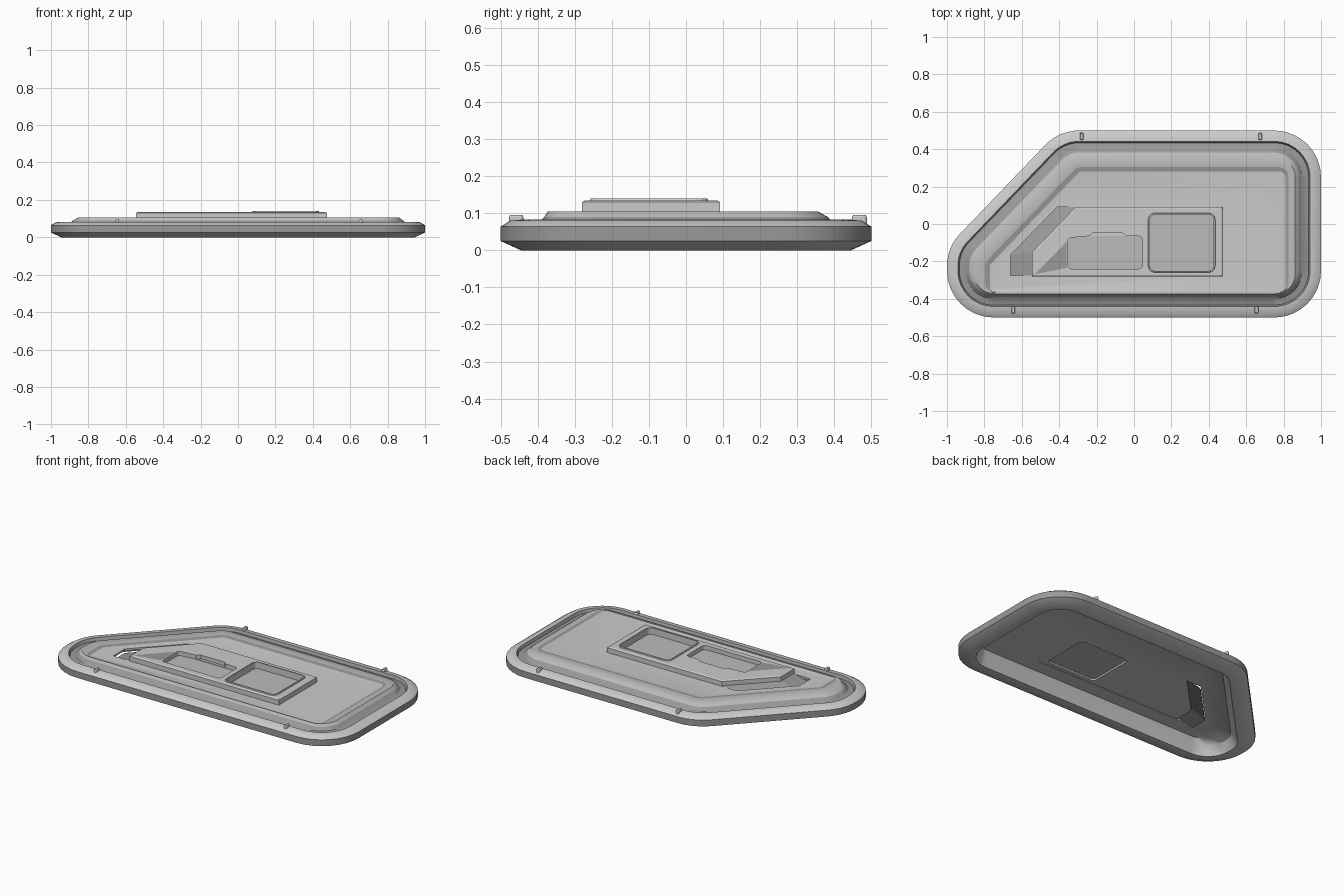
import bpy, bmesh, math
from mathutils import Vector

if "Cube" in bpy.data.objects:
    bpy.data.objects.remove(bpy.data.objects["Cube"])


def grey(name, v):
    m = bpy.data.materials.new(name)
    m.diffuse_color = (v, v, v, 1)
    m.use_nodes = True
    m.node_tree.nodes["Principled BSDF"].inputs["Base Color"].default_value = m.diffuse_color
    return m


DARK, MID, FLOOR = grey("dark_grey", .32), grey("mid_grey", .5), grey("floor_grey", .5)


def inset(pts, offs):
    """Move every edge of a counter-clockwise polygon inward by its own amount."""
    n, lines = len(pts), []
    for i in range(n):
        a, b = Vector(pts[i]), Vector(pts[(i + 1) % n])
        e = (b - a).normalized()
        lines.append((a + Vector((-e.y, e.x)) * offs[i], e))
    out = []
    for i in range(n):
        (p, u), (q, v) = lines[i - 1], lines[i]
        cross = u.x * v.y - u.y * v.x
        w = q - p
        out.append(p + u * ((w.x * v.y - w.y * v.x) / cross))
    return out


def rounded(pts, r, seg=8):
    """Replace each corner by a circular arc."""
    out, n = [], len(pts)
    for i in range(n):
        p = Vector(pts[i])
        a = (p - Vector(pts[i - 1])).normalized()
        b = (Vector(pts[(i + 1) % n]) - p).normalized()
        turn = a.angle_signed(b) * -1
        start = p - a * r * math.tan(turn / 2)
        centre = start + Vector((-a.y, a.x)) * r
        ang = math.atan2(start.y - centre.y, start.x - centre.x)
        for k in range(seg + 1):
            t = ang + turn * k / seg
            out.append(centre + Vector((math.cos(t), math.sin(t))) * r)
    return out


def finish(name, bm, mats=()):
    me = bpy.data.meshes.new(name)
    bm.to_mesh(me)
    bm.free()
    for m in mats:
        me.materials.append(m)
    ob = bpy.data.objects.new(name, me)
    bpy.context.collection.objects.link(ob)
    return ob


def loft(name, rings, closed=False, bands=None):
    """Skin (outline, z) rings; bands gives a material slot for chosen ring gaps."""
    bm = bmesh.new()
    vs = [[bm.verts.new((p[0], p[1], z)) for p in ring] for ring, z in rings]
    pairs = list(zip(vs, vs[1:])) + ([(vs[-1], vs[0])] if closed else [])
    for k, (lo, hi) in enumerate(pairs):
        for i in range(len(lo)):
            j = (i + 1) % len(lo)
            f = bm.faces.new((lo[i], lo[j], hi[j], hi[i]))
            f.material_index = (bands or {}).get(k, 0)
    if not closed:
        bm.faces.new(vs[0][::-1])
        bm.faces.new(vs[-1])
    bmesh.ops.recalc_face_normals(bm, faces=bm.faces)
    return finish(name, bm, (None, DARK, MID) if bands else ())


def sheet(name, pts, z, mat):
    """Flat single face looking up."""
    bm = bmesh.new()
    bm.faces.new([bm.verts.new((p[0], p[1], z)) for p in pts])
    return finish(name, bm, (mat,))


def cut(ob, cutter):
    cutter.hide_render = True
    cutter.hide_viewport = True
    m = ob.modifiers.new("cut", "BOOLEAN")
    m.operation, m.object, m.solver = "DIFFERENCE", cutter, "EXACT"


def smooth(ob, deg):
    bpy.ops.object.select_all(action="DESELECT")
    ob.select_set(True)
    bpy.context.view_layer.objects.active = ob
    bpy.ops.object.shade_smooth_by_angle(angle=math.radians(deg))


def rect(x0, x1, y0, y1):
    return [(x0, y0), (x1, y0), (x1, y1), (x0, y1)]


# Main plate: rounded five-sided rim, groove, raised lip and deck, hollow underneath
OUTLINE = [(-1, -.5), (1, -.5), (1, .5), (-.4, .5), (-1, -.125)]
DECK = [.135, .19, .22, .23, .23]          # front, right, back, diagonal, left


def ring(d, t, z):
    offs = [d + t * (D - d) for D in DECK]
    r = (.25 - d) * (1 - t) + .03 * t
    return rounded(inset(OUTLINE, offs), r), z


plate = loft("hull_plate", [
    ring(.13, 1, .088), ring(.115, .2, .055), ring(.10, 0, .0), ring(.055, 0, .0),
    ring(.0, 0, .025), ring(.0, 0, .064), ring(.025, 0, .08), ring(.058, 0, .083),
    ring(.066, 0, .066), ring(.10, 0, .072), ring(.118, 0, .09), ring(.125, .2, .105),
    ring(.125, .75, .105), ring(.13, 1, .1)],
    bands={4: 1, 7: 1, 8: 1, 9: 1, 10: 2, 11: 2, 12: 1})
smooth(plate, 35)

# Opening in the deck that holds the raised panel
WELL = [(-.66, -.275), (.475, -.275), (.475, .092), (-.41, .092), (-.66, -.165)]
PANEL = [(-.545, -.28), (.475, -.28), (.475, .092), (-.31, .092), (-.545, -.15)]
cut(plate, loft("well_cutter", [(WELL, .03), (WELL, .2)]))

# Sloped ledge on the left of the panel
outer = [(-.41, .092), (-.66, -.165), (-.66, -.275)]
inner = [(-.31, .092), (-.545, -.15), (-.545, -.275)]
bm = bmesh.new()
a = [bm.verts.new((x, y, .075)) for x, y in outer]
b = [bm.verts.new((x, y, .103)) for x, y in inner]
for i in range(2):
    bm.faces.new((a[i], a[i + 1], b[i + 1], b[i]))
finish("sloped_ledge", bm, (DARK,))

# Raised panel with two sunken windows
panel = loft("raised_panel", [(PANEL, .09), (PANEL, .13),
                              (inset(PANEL, [.008] * 5), .135)])
SQUARE = rounded(rect(.085, .425, -.25, .05), .025, 3)
WINDOW = rounded([(-.355, -.24), (.045, -.24), (.045, -.065), (-.05, -.065),
                  (-.25, -.065), (-.355, -.075)], .02, 3)
NOTCH = [(-.27, -.09), (-.01, -.09), (-.06, -.048), (-.22, -.048)]
cut(panel, loft("square_cutter", [(SQUARE, .05), (SQUARE, .2)]))
cut(panel, loft("window_cutter", [(WINDOW, .108), (WINDOW, .2)]))
cut(panel, loft("notch_cutter", [(NOTCH, .112), (NOTCH, .2)]))
sheet("square_window_floor", SQUARE, .1, FLOOR)
sheet("long_window_floor", WINDOW, .109, FLOOR)
sheet("panel_corner_facet", [(-.53, -.268), (-.36, -.235), (-.36, -.095)], .136, DARK)

# Thin raised frame round the square window
loft("square_window_frame", [
    (SQUARE, .134), (rounded(rect(.075, .435, -.26, .06), .035, 3), .134),
    (rounded(rect(.078, .432, -.257, .057), .032, 3), .14), (SQUARE, .14)], closed=True)

# Small pegs on the rim
for i, (x, y) in enumerate([(-.28, .468), (.675, .468), (-.645, -.458), (.655, -.458)]):
    base = rounded(rect(x - .01, x + .01, y - .02, y + .02), .008, 3)
    top = rounded(rect(x - .007, x + .007, y - .017, y + .017), .006, 3)
    loft(f"rim_peg_{i + 1}", [(base, .07), (base, .088), (top, .095)])
